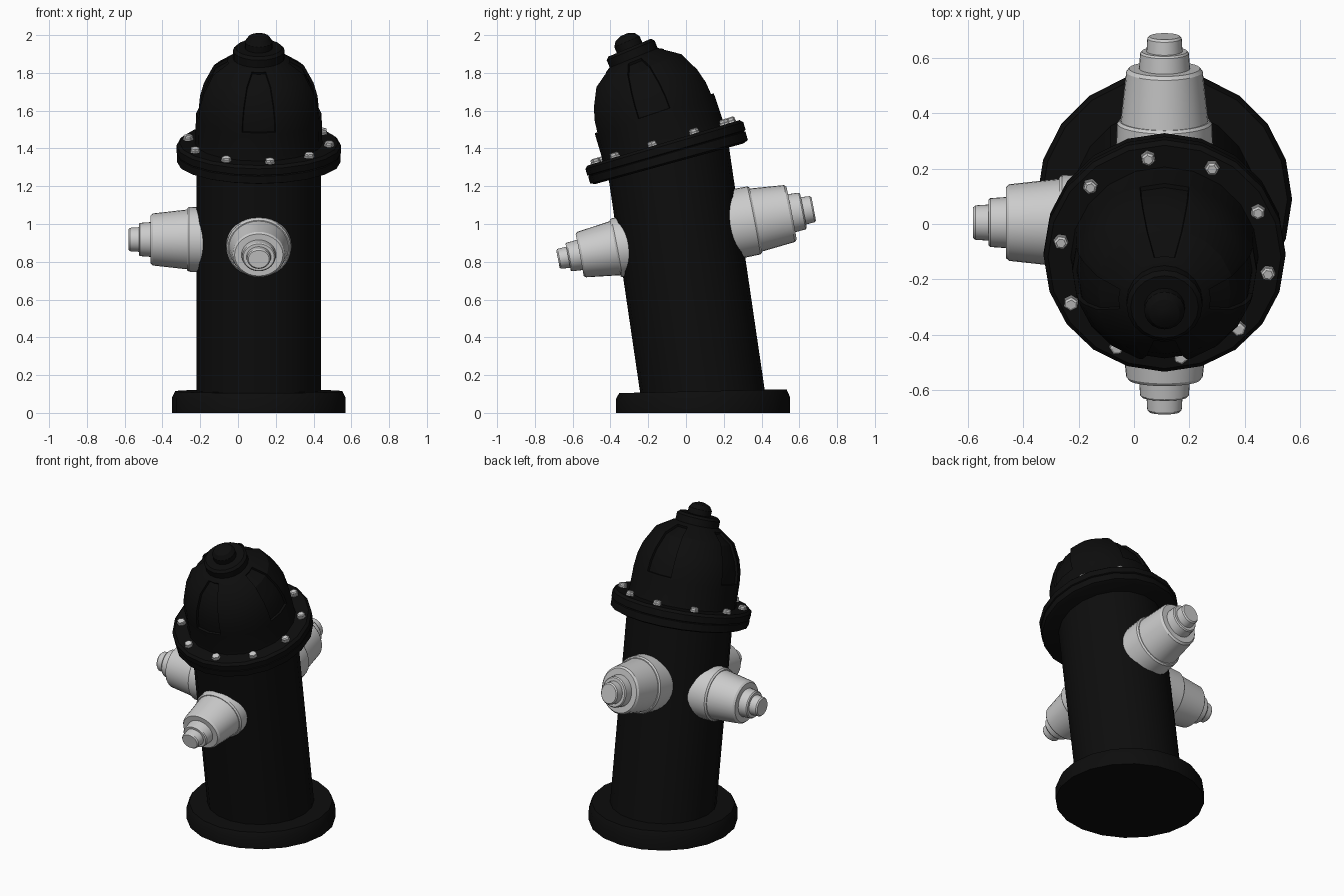
import bpy, bmesh, math
from mathutils import Matrix

if "Cube" in bpy.data.objects:
    bpy.data.objects.remove(bpy.data.objects["Cube"])

CX, CY = 0.11, 0.09      # foot of the post
K = 0.2                  # bend in radians per unit of height

black = bpy.data.materials.new("black_paint")
black.diffuse_color = (0.004, 0.004, 0.004, 1)
black.use_nodes = True
black.node_tree.nodes["Principled BSDF"].inputs["Base Color"].default_value = black.diffuse_color


def lathe(bm, profile, sides, matrix=Matrix()):
    """Revolve (radius, height) points around z and close both ends."""
    rings = []
    for r, h in profile:
        rings.append([bm.verts.new(matrix @ Matrix.Rotation(2 * math.pi * i / sides, 4, 'Z')
                                   @ Matrix.Translation((r, 0, h)).to_translation())
                      for i in range(sides)])
    for a, b in zip(rings, rings[1:]):
        for i in range(sides):
            j = (i + 1) % sides
            bm.faces.new((a[i], a[j], b[j], b[i]))
    bm.faces.new(rings[0][::-1])
    bm.faces.new(rings[-1])


def finish(name, bm, mat=None):
    """Bend the part forward along the leaning axis and make the object."""
    bmesh.ops.recalc_face_normals(bm, faces=bm.faces)
    for v in bm.verts:
        t, rad = K * v.co.z, 1 / K + v.co.y
        v.co = (v.co.x + CX, rad * math.cos(t) - 1 / K + CY, rad * math.sin(t))
    me = bpy.data.meshes.new(name)
    bm.to_mesh(me)
    bm.free()
    ob = bpy.data.objects.new(name, me)
    bpy.context.collection.objects.link(ob)
    if mat:
        me.materials.append(mat)
    bpy.ops.object.select_all(action='DESELECT')
    ob.select_set(True)
    bpy.context.view_layer.objects.active = ob
    bpy.ops.object.shade_smooth_by_angle(angle=math.radians(28))
    return ob


# Round black parts: foot plate, barrel, flange and top nut
parts = {
    "foot_plate": [(.46, 0), (.46, .08), (.443, .115)],
    "barrel": [(.33, .1), (.33, 1.36)],
    "flange_lower": [(.405, 1.335), (.433, 1.345), (.433, 1.388), (.425, 1.392)],
    "flange_upper": [(.425, 1.392), (.436, 1.396), (.436, 1.435), (.42, 1.45)],
    "top_cap": [(.137, 1.90), (.137, 1.97), (.122, 1.985)],
    "top_nut": [(.073, 1.98), (.073, 2.02), (.055, 2.046), (.02, 2.06)],
}
for name, profile in parts.items():
    bm = bmesh.new()
    lathe(bm, profile, 20)
    finish(name, bm, black)

# Dome with four recessed tapering panels
bm = bmesh.new()
lathe(bm, [(.34, 1.44), (.335, 1.47), (.333, 1.6), (.325, 1.68), (.303, 1.755),
           (.25, 1.855), (.155, 1.918), (.12, 1.935)], 20)
bmesh.ops.recalc_face_normals(bm, faces=bm.faces)
panel = []
for f in bm.faces:
    c = f.calc_center_median()
    a = math.degrees(math.atan2(c.y, c.x))
    if len(f.verts) == 4 and abs((a + 45) % 90 - 45) < 17 and 1.6 < c.z < 1.918:
        panel.append(f)
bmesh.ops.inset_region(bm, faces=panel, thickness=.014, depth=0, use_even_offset=True)
bmesh.ops.inset_region(bm, faces=panel, thickness=.002, depth=-.015, use_even_offset=True)
finish("dome", bm, black)

# Three stepped outlets: front, back and left
outlet = [(.178, .2), (.171, .37), (.163, .38), (.158, .38), (.138, .56), (.128, .572),
          (.092, .572), (.088, .628), (.082, .635), (.065, .635), (.062, .682), (.055, .69)]
for name, angle, h in (("front_outlet", -90, .95), ("back_outlet", 90, .955),
                       ("left_outlet", 180, .923)):
    bm = bmesh.new()
    lathe(bm, outlet, 32, Matrix.Translation((0, 0, h))
          @ Matrix.Rotation(math.radians(angle), 4, 'Z')
          @ Matrix.Rotation(math.radians(90), 4, 'Y'))
    finish(name, bm)

# Ring of ten hexagonal bolts on the flange
bm = bmesh.new()
for i in range(10):
    m = Matrix.Rotation(math.radians(27 + 36 * i), 4, 'Z') @ Matrix.Translation((.378, 0, 0))
    lathe(bm, [(.028, 1.44), (.028, 1.458), (.025, 1.46), (.025, 1.472), (.017, 1.477)], 6, m)
finish("flange_bolts", bm)
